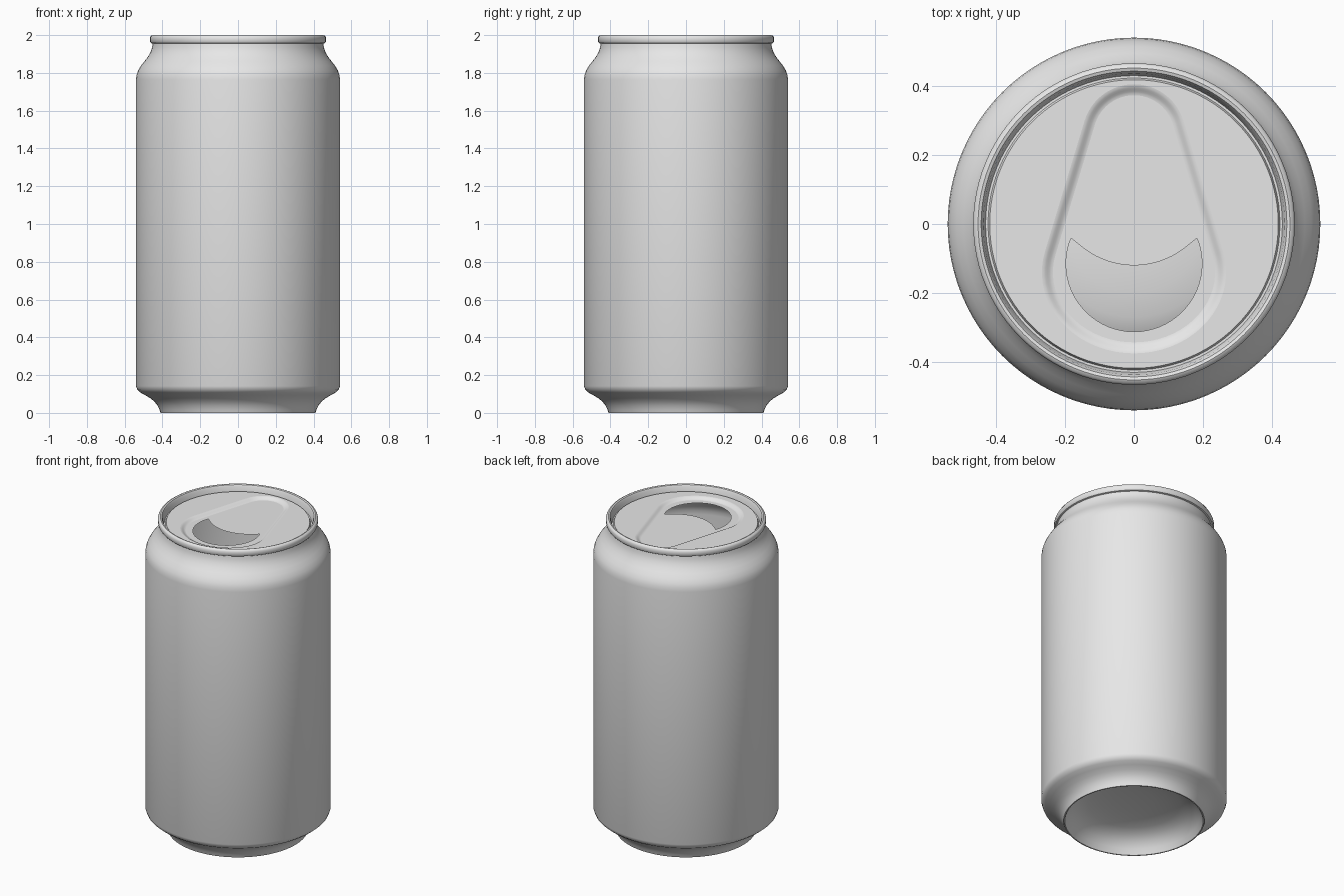
import bpy, bmesh, math

cube = bpy.data.objects.get("Cube")
if cube:
    bpy.data.objects.remove(cube, do_unlink=True)

SEGMENTS = 96
LID_Z, RECESS, LID_R = 1.965, 0.015, 0.418

metal = bpy.data.materials.new("plain_grey_metal")
metal.use_nodes = True
metal.diffuse_color = (0.8, 0.8, 0.8, 1)
metal.node_tree.nodes["Principled BSDF"].inputs["Base Color"].default_value = (0.8, 0.8, 0.8, 1)


def finish(bm, name):
    mesh = bpy.data.meshes.new(name)
    bm.to_mesh(mesh)
    bm.free()
    mesh.materials.append(metal)
    obj = bpy.data.objects.new(name, mesh)
    bpy.context.collection.objects.link(obj)
    return obj


def ring(bm, points, z):
    return [bm.verts.new((x, y, z)) for x, y in points]


def bridge(bm, a, b, smooth=True):
    n = len(a)
    for i in range(n):
        k = (i + 1) % n
        bm.faces.new((a[i], a[k], b[k], b[i])).smooth = smooth


def circle(r):
    return [(r * math.cos(math.tau * i / SEGMENTS), r * math.sin(math.tau * i / SEGMENTS))
            for i in range(SEGMENTS)]


def lathe(name, profile):
    """Revolve (radius, height) points around z."""
    bm = bmesh.new()
    rings = [ring(bm, circle(r), z) for r, z in profile]
    for a, b in zip(rings, rings[1:]):
        bridge(bm, a, b)
    bmesh.ops.remove_doubles(bm, verts=bm.verts, dist=0.00001)
    obj = finish(bm, name)
    bpy.ops.object.select_all(action='DESELECT')
    obj.select_set(True)
    bpy.context.view_layer.objects.active = obj
    bpy.ops.object.shade_smooth_by_angle(angle=math.radians(40))
    return obj


def fill_between(bm, outer, inner):
    """Flat sheet between two closed loops."""
    edges = []
    for loop in (outer, inner):
        for i, v in enumerate(loop):
            w = loop[(i + 1) % len(loop)]
            edges.append(bm.edges.get((v, w)) or bm.edges.new((v, w)))
    made = bmesh.ops.triangle_fill(bm, edges=edges, use_beauty=True)
    for f in made["geom"]:
        if isinstance(f, bmesh.types.BMFace):
            f.smooth = False
            f.normal_update()
            if f.normal.z < 0:
                f.normal_flip()


def arc(cx, cy, rx, ry, start, end, steps):
    out = []
    for i in range(steps + 1):
        t = math.radians(start + (end - start) * i / steps)
        out.append((cx + rx * math.cos(t), cy + ry * math.sin(t)))
    return out


def teardrop(inset):
    r = 0.15 - inset
    return (arc(0, 0.255, r, r, 17, 163, 24)
            + arc(0, -0.14, 0.267 - inset, 0.235 - inset, 165, 375, 36))


# Domed base, tapered foot, straight wall and shoulder
lathe("can_body", [
    (0, 0.135), (0.12, 0.132), (0.2, 0.124), (0.27, 0.111), (0.32, 0.094),
    (0.36, 0.065), (0.385, 0.033), (0.398, 0.008), (0.403, 0), (0.41, 0),
    (0.416, 0.018), (0.426, 0.039), (0.441, 0.058), (0.463, 0.077),
    (0.492, 0.094), (0.517, 0.108), (0.533, 0.122), (0.54, 0.142),
    (0.54, 1.765), (0.537, 1.79), (0.529, 1.813), (0.514, 1.838),
    (0.495, 1.862), (0.477, 1.885), (0.463, 1.91), (0.455, 1.933), (0.452, 1.955),
])

# Rolled rim with a narrow channel around the lid
lathe("rolled_rim", [
    (0.452, 1.955), (0.461, 1.958), (0.466, 1.967), (0.466, 1.987),
    (0.461, 1.996), (0.452, 2.0), (0.443, 1.997), (0.437, 1.986),
    (0.433, 1.962), (0.43, 1.953), (0.423, 1.953), (LID_R, LID_Z),
])

# Lid with a soft-edged teardrop recess and an open mouth
bm = bmesh.new()
steps = 6
rims = []
for i in range(steps + 1):
    s = i / steps
    rims.append(ring(bm, teardrop(0.032 * s), LID_Z - RECESS * s * s * (3 - 2 * s)))
for a, b in zip(rims, rims[1:]):
    bridge(bm, a, b)
fill_between(bm, ring(bm, circle(LID_R), LID_Z), rims[0])
mouth = arc(0, -0.115, 0.197, 0.197, 158, 382, 40) + arc(0, 0.12, 0.24, 0.24, 310, 230, 20)
fill_between(bm, rims[-1], ring(bm, mouth, LID_Z - RECESS))
finish(bm, "lid")
